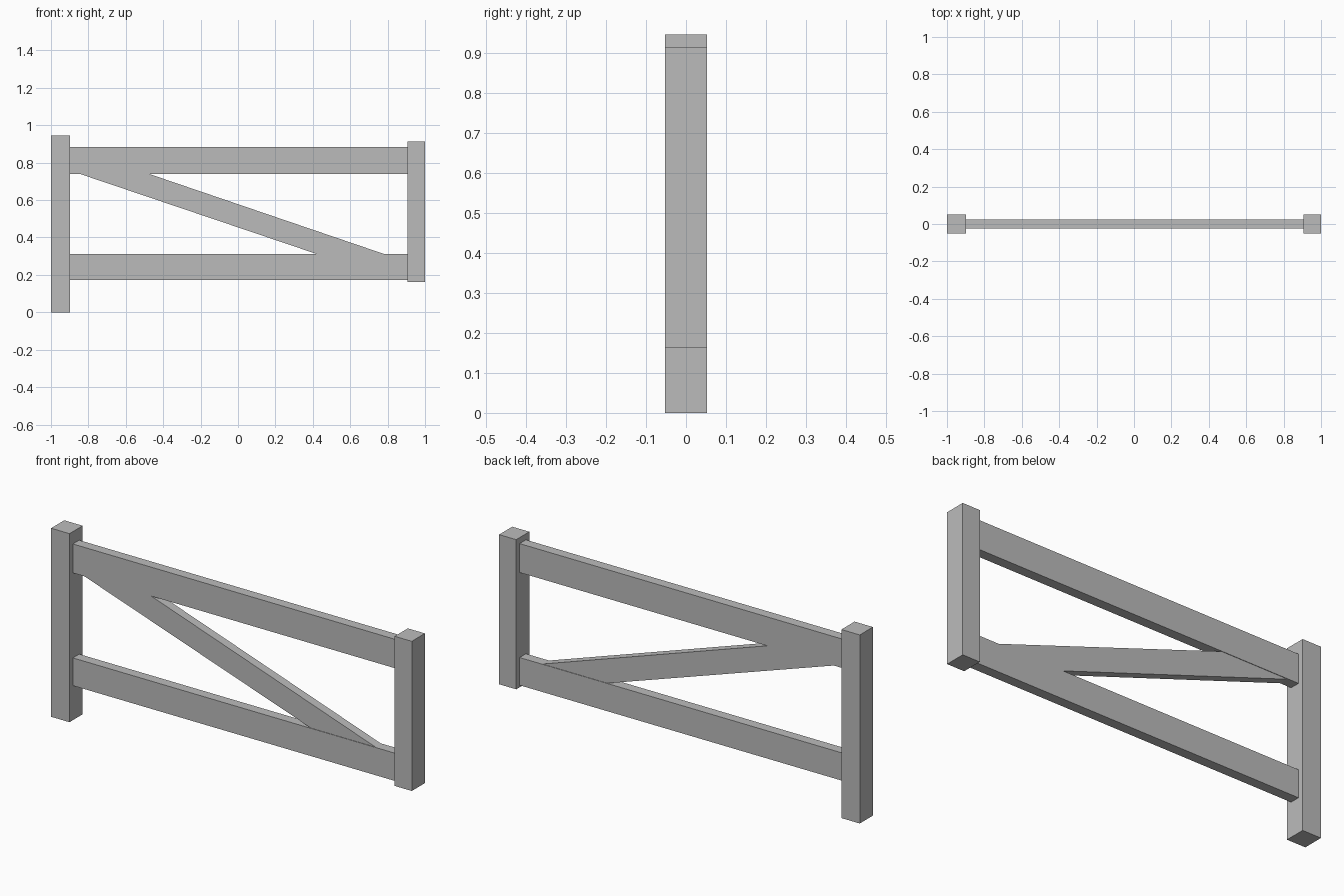
import bpy
import bmesh

cube = bpy.data.objects.get("Cube")
if cube:
    bpy.data.objects.remove(cube, do_unlink=True)

# Single plain grey for the whole gate
GREY = (0.5, 0.5, 0.5, 1.0)
grey = bpy.data.materials.new("plain_grey")
grey.use_nodes = True
grey.diffuse_color = GREY
grey.node_tree.nodes["Principled BSDF"].inputs["Base Color"].default_value = GREY


def board(name, outline, depth):
    """Extrude an x-z outline to a board centred on y = 0."""
    bm = bmesh.new()
    face = bm.faces.new([bm.verts.new((x, -depth / 2, z)) for x, z in outline])
    grown = bmesh.ops.extrude_face_region(bm, geom=[face])["geom"]
    back = [v for v in grown if isinstance(v, bmesh.types.BMVert)]
    bmesh.ops.translate(bm, verts=back, vec=(0, depth, 0))
    bmesh.ops.recalc_face_normals(bm, faces=bm.faces)
    mesh = bpy.data.meshes.new(name)
    bm.to_mesh(mesh)
    bm.free()
    mesh.materials.append(grey)
    obj = bpy.data.objects.new(name, mesh)
    bpy.context.collection.objects.link(obj)
    return obj


def beam(name, x0, x1, z0, z1, depth):
    return board(name, [(x0, z0), (x1, z0), (x1, z1), (x0, z1)], depth)


POST_DEPTH, RAIL_DEPTH, BRACE_DEPTH = 0.104, 0.05, 0.045
HINGE_X, LATCH_X = -0.898, 0.905      # inner faces of the posts
LOW_TOP, HIGH_BOTTOM = 0.312, 0.738   # rail faces that hold the brace

# Upright posts
beam("hinge_post", -1, HINGE_X, 0, 0.945, POST_DEPTH)
beam("latch_post", LATCH_X, 1, 0.163, 0.913, POST_DEPTH)

# Horizontal rails
beam("lower_rail", HINGE_X, LATCH_X, 0.173, LOW_TOP, RAIL_DEPTH)
beam("upper_rail", HINGE_X, LATCH_X, HIGH_BOTTOM, 0.883, RAIL_DEPTH)

# Diagonal brace, cut flush against both rails
board("diagonal_brace",
      [(0.42, LOW_TOP), (0.78, LOW_TOP), (-0.47, HIGH_BOTTOM), (-0.84, HIGH_BOTTOM)],
      BRACE_DEPTH)
